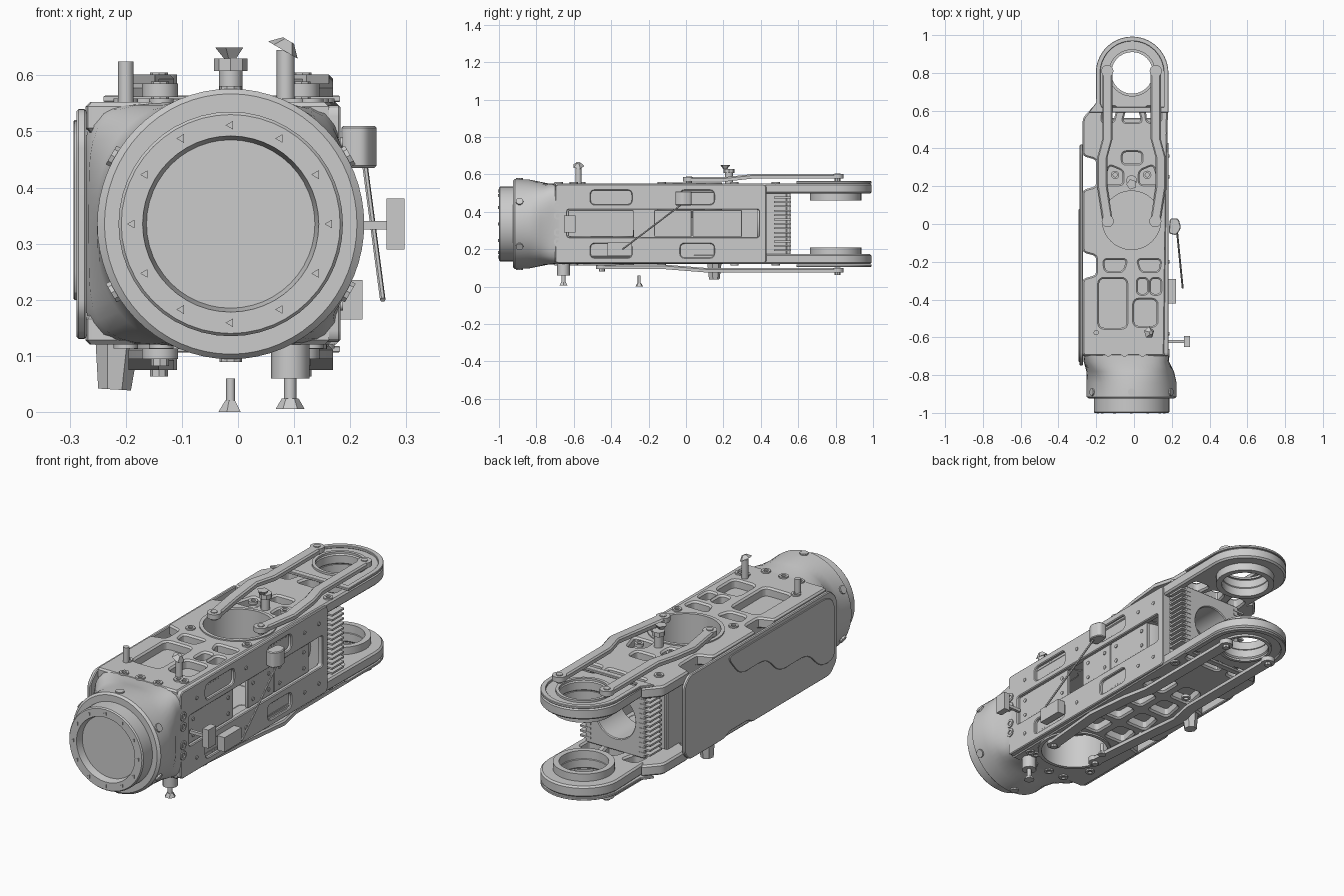
import bpy, bmesh
from math import sin, cos, pi
from mathutils import Vector, Matrix

if "Cube" in bpy.data.objects:
    bpy.data.objects.remove(bpy.data.objects["Cube"])

CX, CZ = -0.013, 0.335          # arm axis


def finish(o, angle=0.55):
    bpy.ops.object.select_all(action='DESELECT')
    o.select_set(True)
    bpy.context.view_layer.objects.active = o
    bpy.ops.object.shade_smooth_by_angle(angle=angle)
    return o


def loft(name, rings, cap=True, closed=False):
    bm = bmesh.new()
    vs = [[bm.verts.new(p) for p in r] for r in rings]
    n, m = len(vs[0]), len(vs)
    for i in range(m if closed else m - 1):
        a, b = vs[i], vs[(i + 1) % m]
        for j in range(n):
            bm.faces.new((a[j], a[(j + 1) % n], b[(j + 1) % n], b[j]))
    if cap and not closed:
        bm.faces.new(vs[0])
        bm.faces.new(vs[-1])
    bmesh.ops.remove_doubles(bm, verts=bm.verts, dist=1e-5)
    bmesh.ops.recalc_face_normals(bm, faces=bm.faces)
    me = bpy.data.meshes.new(name)
    bm.to_mesh(me)
    bm.free()
    o = bpy.data.objects.new(name, me)
    bpy.context.collection.objects.link(o)
    return finish(o)


def rev(name, c, axis, prof, n=32, closed=False):
    """Revolve (radius, height) profile about an axis through c."""
    q = Vector(axis).to_track_quat('Z', 'Y')
    return loft(name, [[Vector(c) + q @ Vector((r * cos(2 * pi * k / n), r * sin(2 * pi * k / n), h))
                        for k in range(n)] for r, h in prof], cap=False, closed=closed)


def cyl(name, p, q, r, r2=None, n=12):
    d = Vector(q) - Vector(p)
    return rev(name, p, d, [(0, 0), (r, 0), (r if r2 is None else r2, d.length), (0, d.length)], n)


def tube(name, c, axis, ro, ri, h, n=40):
    return rev(name, c, axis, [(ri, 0), (ro, 0), (ro, h), (ri, h)], n, closed=True)


def box(name, lo, hi):
    x0, y0, z0 = lo
    x1, y1, z1 = hi
    return loft(name, [[(x0, y0, z), (x1, y0, z), (x1, y1, z), (x0, y1, z)] for z in (z0, z1)])


def rp(pts, r=0.02, n=4):
    """Round the corners of a polygon."""
    out, pts = [], [Vector(p) for p in pts]
    for i, p in enumerate(pts):
        a, b = pts[i - 1] - p, pts[(i + 1) % len(pts)] - p
        a = p + a.normalized() * min(r, a.length * .48)
        b = p + b.normalized() * min(r, b.length * .48)
        out += [a * (1 - t) ** 2 + p * 2 * t * (1 - t) + b * t * t for t in (k / n for k in range(n + 1))]
    return out


def rect(u0, v0, u1, v1, r=0.02):
    return rp([(u0, v0), (u1, v0), (u1, v1), (u0, v1)], r)


def circ(u, v, r, a0=0, a1=2 * pi, n=40):
    return [(u + r * cos(a0 + (a1 - a0) * k / n), v + r * sin(a0 + (a1 - a0) * k / n)) for k in range(n)]


AXES = {'z': Matrix.Identity(4),
        'x': Matrix(((0, 0, 1, 0), (1, 0, 0, 0), (0, 1, 0, 0), (0, 0, 0, 1))),
        'y': Matrix(((1, 0, 0, 0), (0, 0, -1, 0), (0, 1, 0, 0), (0, 0, 0, 1)))}


def plate(name, loops, a, b, axis='z', bev=0.004):
    """Flat plate: the first loop is the outline, the rest are holes."""
    cu = bpy.data.curves.new(name, 'CURVE')
    cu.dimensions, cu.fill_mode = '2D', 'BOTH'
    for lp in loops:
        s = cu.splines.new('POLY')
        s.points.add(len(lp) - 1)
        for pt, p in zip(s.points, lp):
            pt.co = (p[0], p[1], 0, 1)
        s.use_cyclic_u = True
    cu.extrude, cu.bevel_depth, cu.bevel_resolution, cu.offset = (b - a) / 2 - bev, bev, 0, -bev
    o = bpy.data.objects.new(name, cu)
    bpy.context.collection.objects.link(o)
    bpy.ops.object.select_all(action='DESELECT')
    o.select_set(True)
    bpy.context.view_layer.objects.active = o
    bpy.ops.object.convert(target='MESH')
    o = bpy.context.view_layer.objects.active
    mid = (a + b) / 2
    o.data.transform(AXES[axis] @ Matrix.Translation((0, 0, -mid if axis == 'y' else mid)))
    return finish(o, 0.4)


# Front flange: recessed disc, rim and bolts
rev("front_flange", (CX, -1, CZ), (0, 1, 0),
    [(0, .035), (.15, .035), (.157, 0), (.195, 0), (.2, .006), (.2, .085), (0, .085)], 48)
for k in range(12):
    a = 2 * pi * k / 12
    d = Vector((cos(a), 0, sin(a)))
    c = Vector((CX, 0, CZ))
    cyl("flange_bolt", c + d * .176 + Vector((0, -1.004, 0)), c + d * .176 + Vector((0, -.99, 0)), .009, n=3)
    if k % 2:
        cyl("collar_bolt", c + d * .22 + Vector((0, -.89, 0)), c + d * .246 + Vector((0, -.89, 0)), .02, n=10)

# Collar blending from round to boxy
rings = []
for y, cx, hx, hz, e in ((-.925, CX, .225, .232, 2), (-.915, CX, .238, .241, 2), (-.84, CX, .238, .238, 2),
                         (-.78, -.02, .232, .226, 2.6), (-.73, -.04, .226, .216, 5), (-.66, -.045, .227, .214, 9)):
    ring = []
    for k in range(64):
        c, s = cos(2 * pi * k / 64), sin(2 * pi * k / 64)
        rho = (abs(c / hx) ** e + abs(s / hz) ** e) ** (-1 / e)
        ring.append((cx + rho * c, y, CZ + rho * s))
    rings.append(ring)
loft("collar", rings)

# Top and bottom plates, each ending in a round fork
left = [(-.2, .64), (-.272, .56), (-.272, .36), (-.2, .34), (-.2, .2), (-.272, .18), (-.272, -.15),
        (-.2, -.17), (-.2, -.27), (-.272, -.29), (-.272, -.7), (.18, -.7)]
outline = circ(-.01, .8, .192, 0, pi, 28) + rp(left, .018, 2)[:-2]
fork_hole = circ(-.01, .8, .11)
shared = [fork_hole, rp([(-.17, .54), (-.11, .54), (-.09, .62), (-.16, .62)]),
          rp([(-.06, .54), (.04, .54), (.02, .61), (-.04, .61)]), rp([(.07, .54), (.14, .54), (.14, .62), (.06, .62)])]
top_cuts = [circ(CX, .02, .158), rp([(-.16, .21), (-.06, .21), (-.06, .28), (-.13, .31)]),
            rp([(.03, .21), (.13, .21), (.1, .31), (.03, .28)]), rect(-.06, .32, .04, .38),
            rp([(-.16, -.19), (-.04, -.19), (-.06, -.25), (-.15, -.25)]),
            rp([(.02, -.19), (.14, -.19), (.13, -.25), (.04, -.25)]),
            rect(-.185, -.55, -.04, -.29, .03), rect(.02, -.37, .07, -.29), rect(.09, -.37, .14, -.29),
            rect(.0, -.54, .12, -.4, .03)]
bottom_cuts = [circ(CX, -.45, .158)]
for y in (-.26, -.1, .06, .22):
    bottom_cuts += [rp([(-.15, y), (-.04, y), (-.04, y + .11), (-.13, y + .11)]),
                    rp([(.01, y), (.13, y), (.11, y + .11), (.01, y + .11)])]
plate("top_plate", [outline] + shared + top_cuts, .498, .552, bev=.008)
plate("bottom_plate", [outline] + shared + bottom_cuts, .12, .174, bev=.008)
for name, yc, z0, z1 in (("top_pocket_floor", .02, .5, .51), ("bottom_pocket_floor", -.45, .162, .172)):
    plate(name, [rect(-.19, -.69, .17, .44), circ(CX, yc, .158)], z0, z1, bev=.001)

# Raised fork rims and bearing rings
rim_out = circ(-.01, .8, .192, 0, pi, 28) + [(-.202, .64), (-.24, .59), (.182, .59)]
rim_in = circ(-.01, .8, .168, 0, pi, 28) + [(-.178, .64), (-.17, .62), (.158, .62)]
for s, z in ((1, .552), (-1, .118)):
    plate("fork_rim", [rim_out, rim_in], min(z, z + s * .012), max(z, z + s * .012), bev=.002)
    z1 = CZ + s * .165
    tube("bearing_ring", (-.01, .8, z1), (0, 0, -s), .137, .11, .04)
    tube("bearing_lip", (-.01, .8, z1 + s * .052), (0, 0, s), .125, .11, .01)

# Sunken joint drums
for name, y, z, s in (("top_drum", .02, .558, -1), ("bottom_drum", -.45, .112, 1)):
    rev(name, (CX, y, z), (0, 0, s),
        [(0, .17), (.155, .17), (.155, 0), (.172, 0), (.172, .19), (0, .19)], 48)

# Right side wall with channel, slots and inset covers
slots = [rect(y0, z0, y1, z0 + .075, .025) for y0, y1 in ((-.51, -.29), (-.03, .15)) for z0 in (.155, .44)]
plate("right_wall", [rect(-.7, .125, .43, .547), rect(-.635, .265, .39, .412, .012)] + slots, .155, .183, 'x')
plate("slot_backing", [rect(-.54, .15, .2, .255)], .155, .168, 'x', .001)
plate("slot_backing", [rect(-.54, .42, .2, .52)], .155, .168, 'x', .001)
for y0, y1 in ((-.63, -.28), (-.17, .03), (.035, .3)):
    plate("channel_cover", [rect(y0, .267, y1, .41, .008)], .155, .171, 'x', .002)
    for y in (y0 + .04, y1 - .04):
        for z in (.3, .378):
            cyl("cover_screw", (.168, y, z), (.175, y, z), .009)
for z in (.24, .29, .38, .43):
    tube("side_bolt", (.176, -.685, z), (1, 0, 0), .022, .011, .012, 14)
for y in (-.58, -.2, .25, .36):
    for z in (.19, .48):
        cyl("side_screw", (.18, y, z), (.187, y, z), .009)

# Left inner wall and outer cover panel
plate("left_inner_wall", [rect(-.69, .15, .43, .52)], -.2, -.185, 'x')
plate("left_cover", [rp([(-.75, .18), (-.7, .13), (-.1, .13), (-.07, .15), (.08, .15), (.11, .13), (.38, .13),
                         (.42, .17), (.42, .5), (.38, .54), (-.7, .54), (-.75, .49)], .02)], -.288, -.27, 'x')
plate("cover_relief", [rp([(-.73, .47), (-.73, .2), (-.62, .2), (-.52, .3), (-.3, .3), (-.2, .4), (0, .4),
                           (.1, .52), (-.68, .52)], .05)], -.293, -.284, 'x', .002)

# Rear wall with round opening and cooling fins on both sides
plate("rear_wall", [rect(-.17, .17, .15, .5, .01), circ(CX, CZ, .105)], .535, .56, 'y')
tube("rear_opening_sleeve", (CX, .54, CZ), (0, -1, 0), .125, .105, .16)
plate("inner_bulkhead", [rect(-.19, .17, .17, .5, .01), circ(CX, CZ, .105)], .4, .43, 'y')
for x0, x1, c0, c1 in ((.12, .178, .11, .14), (-.2, -.14, -.16, -.13)):
    box("fin_core", (c0, .42, .17), (c1, .54, .5))
    for k in range(13):
        z = .19 + k * .0235
        box("cooling_fin", (x0, .47, z), (x1, .562, z + .009))

# Cranked link bars above and below, with end bolts
def bar(name, path, w=.027, t=.012):
    loft(name, [[(x + u * w, y, z + v * t) for u, v in
                 ((-1, -1), (1, -1), (1, .4), (.75, 1), (-.75, 1), (-1, .4))] for x, y, z in path])
    for x, y, z in (path[0], path[-1]):
        cyl(name + "_end", (x, y, z - t), (x, y, z + t), .032, n=20)
        cyl(name + "_bolt", (x, y, z - t - .012), (x, y, z + t + .004), .016, n=8)


for s in (-1, 1):
    xs = [CX + s * d for d in (.128, .128, .155, .155, .126)]
    bar("top_link", list(zip(xs, (.81, .45, .35, .2, .015), (.589, .589, .589, .573, .573))))
    bar("bottom_link", list(zip(xs, (.81, .25, .12, -.12, -.45), (.087, .087, .087, .106, .106))))

# Top plate bolts
for x, y in ((-.137, -.68), (-.05, -.68), (.045, -.68), (.13, -.6), (-.165, -.13), (.14, -.13), (-.2, -.56),
             (.1, -.6), (-.1, .26), (.07, .26), (-.19, .48), (.15, .48)):
    tube("plate_bolt", (x, y, .545), (0, 0, 1), .022, .011, .014, 12)
    tube("plate_bolt", (x, y, .125), (0, 0, -1), .022, .011, .012, 12)

# Loose pins, studs and side brackets
cyl("tall_pin", (.085, -.575, .54), (.085, -.575, .645), .016)
cyl("tall_pin_head", (.08, -.575, .645), (.09, -.575, .662), .032, .012, 5)
cyl("short_pin", (-.2, -.575, .53), (-.2, -.575, .625), .014)
cyl("centre_post", (CX, .23, .5), (CX, .23, .61), .021)
cyl("centre_knob", (CX, .23, .608), (CX, .23, .63), .03, n=8)
cyl("centre_cap", (CX, .21, .63), (CX, .21, .65), .012, .028, 5)
cyl("lower_stud", (.093, -.655, .06), (.093, -.655, .14), .034)
cyl("lower_stud_stem", (.093, -.655, .02), (.093, -.655, .06), .011)
cyl("lower_stud_foot", (.093, -.655, .005), (.093, -.655, .024), .026, .015, 6)
cyl("lower_pin", (CX, -.25, .015), (CX, -.25, .06), .008)
cyl("lower_pin_foot", (CX, -.25, 0), (CX, -.25, .02), .022, .01, 5)
cyl("lower_nub", (-.22, .15, .04), (-.215, .15, .125), .03, .04, 7)
box("side_bracket", (.265, -.652, .29), (.297, -.592, .38))
box("side_bracket_arm", (.18, -.63, .325), (.268, -.615, .34))
plate("side_tab", [rp([(.183, -.05), (.225, -.06), (.25, -.02), (.235, .03), (.19, .03)], .015)], .435, .51)
box("side_lug", (.183, -.42, .165), (.222, -.29, .235))
cyl("side_rod", (.225, -.01, .45), (.258, -.34, .2), .005, n=6)
